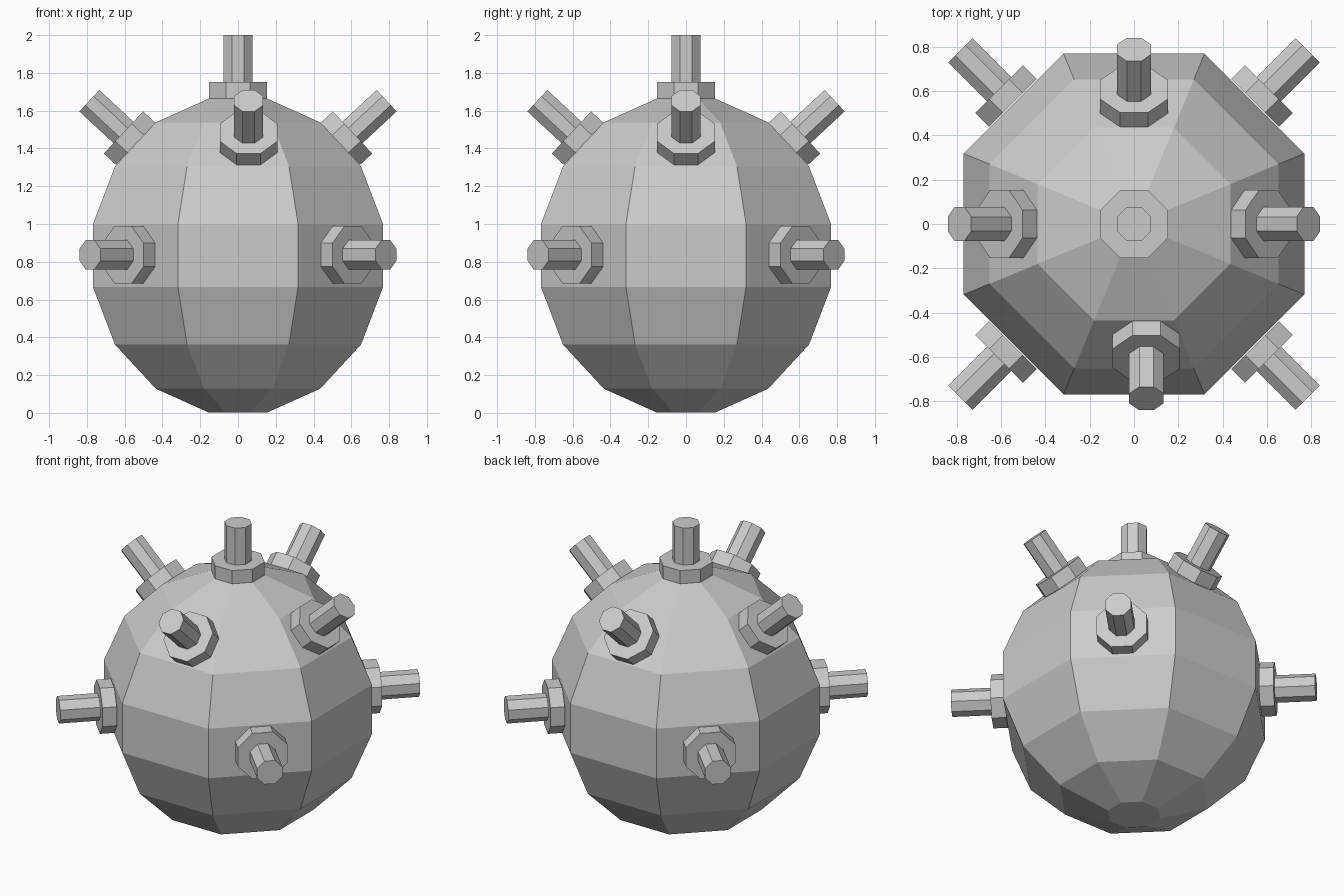
import bpy
import bmesh
from math import sin, cos, pi, radians
from mathutils import Matrix, Vector

cube = bpy.data.objects.get("Cube")
if cube:
    bpy.data.objects.remove(cube, do_unlink=True)

GREY = (0.6, 0.6, 0.6, 1)
metal = bpy.data.materials.new("plain grey")
metal.use_nodes = True
metal.diffuse_color = GREY
metal.node_tree.nodes["Principled BSDF"].inputs["Base Color"].default_value = GREY

SIDES = 8
CENTRE = 0.833
RADIUS = 0.848


def lathe(name, profile, matrix):
    """Revolve (radius, height) points into a capped, flat-sided solid."""
    bm = bmesh.new()
    rings = []
    for r, z in profile:
        angles = [(i + 0.5) * 2 * pi / SIDES for i in range(SIDES)]
        rings.append([bm.verts.new((r * cos(a), r * sin(a), z)) for a in angles])
    for low, high in zip(rings, rings[1:]):
        for i in range(SIDES):
            j = (i + 1) % SIDES
            bm.faces.new((low[i], low[j], high[j], high[i]))
    bm.faces.new(rings[0][::-1])
    bm.faces.new(rings[-1])
    mesh = bpy.data.meshes.new(name)
    bm.to_mesh(mesh)
    bm.free()
    mesh.materials.append(metal)
    obj = bpy.data.objects.new(name, mesh)
    obj.matrix_world = matrix
    bpy.context.collection.objects.link(obj)
    return obj


def prong(name, tip, azimuth, elevation):
    """A collar and a rod that end at tip and point along the given angles."""
    turn = Matrix.Rotation(radians(azimuth), 4, "Z") @ Matrix.Rotation(radians(90 - elevation), 4, "Y")
    place = Matrix.Translation(Vector(tip)) @ turn
    lathe(name + "_collar", [(0.165, -0.335), (0.165, -0.247)], place)
    lathe(name + "_rod", [(0.084, -0.26), (0.084, 0)], place)


# Faceted round body with flat poles
steps = [pi * (k + 0.5) / SIDES for k in range(SIDES)]
lathe("body", [(RADIUS * sin(t), -RADIUS * cos(t)) for t in steps],
      Matrix.Translation((0, 0, CENTRE)))

# Top prong
prong("top", (0, 0, 2), 0, 90)

# Upper prongs; the front one sits slightly to one side
for name, azimuth, shift in (("upper_left", 0, 0), ("upper_back", 90, 0),
                             ("upper_right", 180, 0), ("upper_front", 270, 0.056)):
    a = radians(azimuth)
    prong(name, (0.787 * cos(a) + shift, 0.787 * sin(a), 1.653), azimuth, 43)

# Level prongs on the diagonals
for name, azimuth in (("back_left", 45), ("back_right", 135),
                      ("front_right", 225), ("front_left", 315)):
    a = radians(azimuth)
    prong(name, (1.108 * cos(a), 1.108 * sin(a), 0.837), azimuth, 0)
